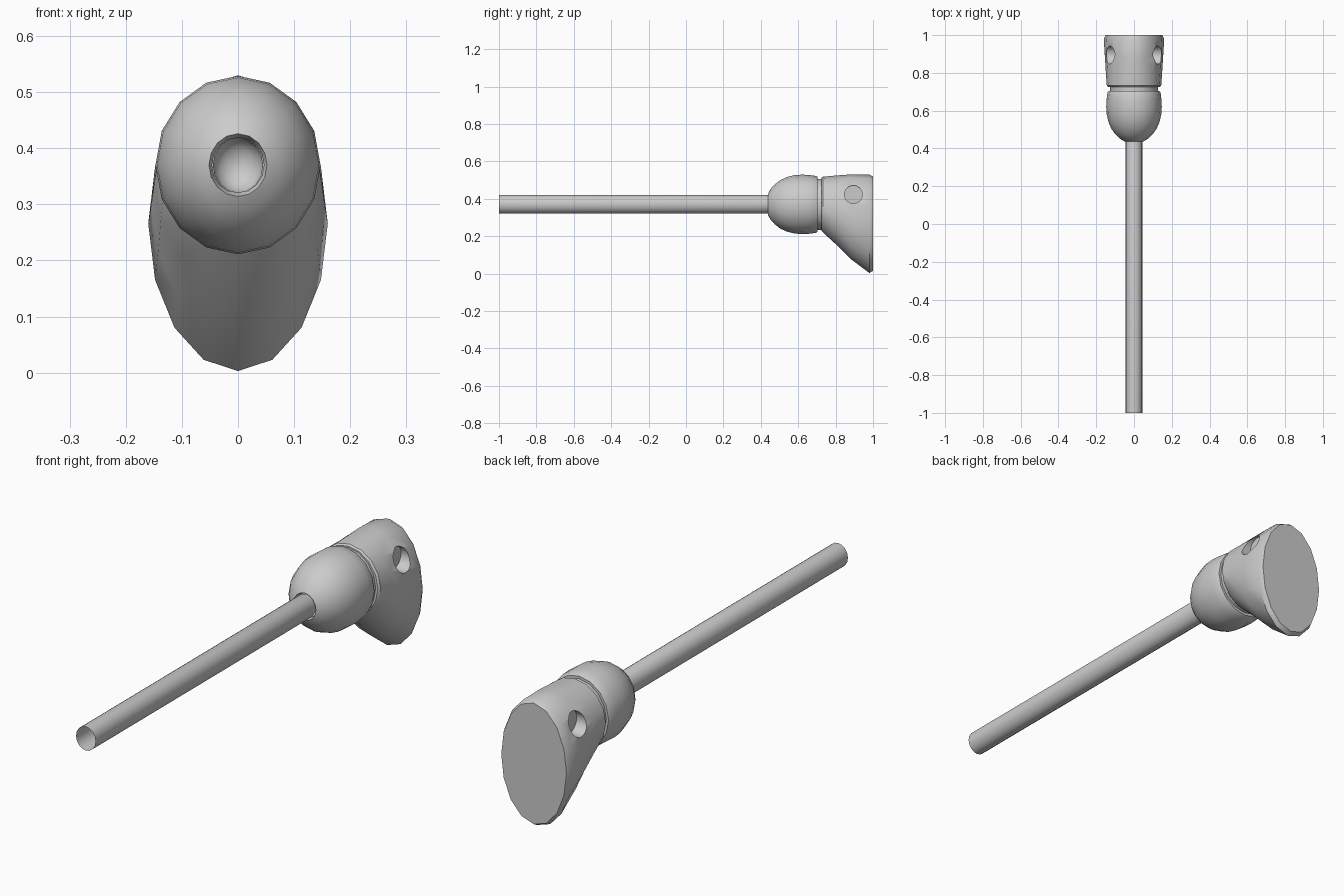
import bpy, bmesh
from math import sin, cos, pi, radians

if "Cube" in bpy.data.objects:
    bpy.data.objects.remove(bpy.data.objects["Cube"])

SIDES = 16
AXIS_Z = 0.37


def loft(name, rings, cap_start=True, cap_end=True, sides=SIDES):
    """Skin a row of ellipses (y, centre z, x radius, z radius) along y."""
    bm = bmesh.new()
    loops = []
    for y, zc, rx, rz in rings:
        loops.append([bm.verts.new((rx * sin(2 * pi * i / sides), y,
                                    zc + rz * cos(2 * pi * i / sides)))
                      for i in range(sides)])
    for a, b in zip(loops, loops[1:]):
        for i in range(sides):
            j = (i + 1) % sides
            bm.faces.new((a[i], a[j], b[j], b[i]))
    if cap_start:
        bm.faces.new(loops[0])
    if cap_end:
        bm.faces.new(loops[-1][::-1])
    bmesh.ops.recalc_face_normals(bm, faces=bm.faces)
    mesh = bpy.data.meshes.new(name)
    bm.to_mesh(mesh)
    bm.free()
    obj = bpy.data.objects.new(name, mesh)
    bpy.context.collection.objects.link(obj)
    return obj


def smooth(obj, angle=35):
    bpy.ops.object.select_all(action='DESELECT')
    obj.select_set(True)
    bpy.context.view_layer.objects.active = obj
    bpy.ops.object.shade_smooth_by_angle(angle=radians(angle))


# Thin open handle tube, closed by a small dome inside the collar
tube = [(-1.0, 0.05), (0.44, 0.05)]
tube += [(0.44 + 0.04 * sin(a), 0.05 * cos(a)) for a in (0.5, 0.9, 1.25, 1.5)]
handle = loft("handle_tube", [(y, AXIS_Z, r * 0.9, r) for y, r in tube],
              cap_start=False)
smooth(handle)

# Rounded collar with the stepped groove behind it
profile = [(0.455, 0.05), (0.438, 0.056), (0.452, 0.082), (0.475, 0.107),
           (0.505, 0.13), (0.54, 0.146), (0.58, 0.156), (0.62, 0.159),
           (0.66, 0.157), (0.695, 0.152), (0.703, 0.147), (0.703, 0.136),
           (0.74, 0.136)]
collar = loft("rounded_collar", [(y, AXIS_Z, r * 0.925, r) for y, r in profile],
              cap_start=False)
smooth(collar)

# Flared head, stretching downward to a bevelled oval face
head = loft("flared_head", [
    (0.725, 0.370, 0.136, 0.142),
    (0.732, 0.369, 0.144, 0.149),
    (0.80, 0.341, 0.149, 0.183),
    (0.88, 0.304, 0.154, 0.226),
    (0.98, 0.266, 0.160, 0.263),
    (1.00, 0.266, 0.150, 0.252)])

# Round blind pockets in both sides of the head
for side in (-1, 1):
    bpy.ops.mesh.primitive_cylinder_add(
        vertices=24, radius=0.048, depth=0.2,
        location=(side * 0.19, 0.895, 0.423), rotation=(0, pi / 2, 0))
    cutter = bpy.context.object
    cutter.name = "pocket_cutter"
    cutter.hide_render = True
    mod = head.modifiers.new("pocket", 'BOOLEAN')
    mod.operation = 'DIFFERENCE'
    mod.solver = 'EXACT'
    mod.object = cutter
    bpy.context.view_layer.objects.active = head
    bpy.ops.object.modifier_apply(modifier=mod.name)
    bpy.data.objects.remove(cutter)
smooth(head)
